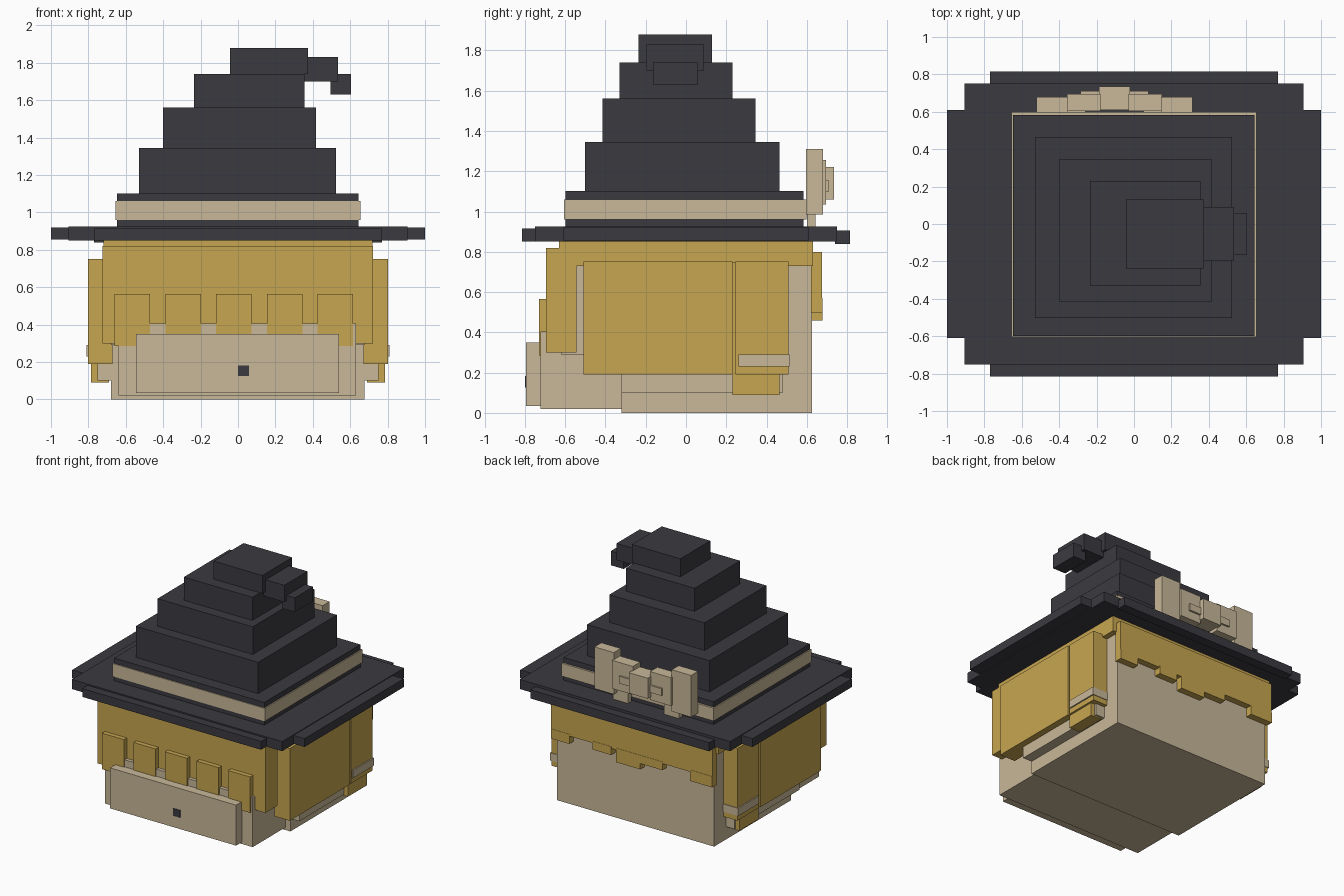
import bpy, bmesh


def material(name, rgb):
    m = bpy.data.materials.new(name)
    m.diffuse_color = (*rgb, 1.0)
    return m


DARK = material("charcoal", (0.044, 0.042, 0.051))
GOLD = material("golden_hair", (0.575, 0.382, 0.082))
BEIGE = material("beige", (0.580, 0.479, 0.318))


def box(name, mat, x, y, z):
    """Axis-aligned block from (min, max) ranges."""
    bm = bmesh.new()
    bmesh.ops.create_cube(bm, size=1)
    for v in bm.verts:
        v.co = [r[0] if c < 0 else r[1] for c, r in zip(v.co, (x, y, z))]
    me = bpy.data.meshes.new(name)
    bm.to_mesh(me)
    bm.free()
    me.materials.append(mat)
    ob = bpy.data.objects.new(name, me)
    bpy.context.collection.objects.link(ob)
    return ob


def pair(name, mat, x, y, z, cx=0.0):
    """Block and its mirror image about x = cx."""
    box(name + "_right", mat, x, y, z)
    box(name + "_left", mat, (2 * cx - x[1], 2 * cx - x[0]), y, z)


# Head
box("head_lower", BEIGE, (-.68, .675), (-.32, .625), (0, .31))
box("head_upper", BEIGE, (-.68, .675), (-.62, .625), (.29, .735))
box("face", BEIGE, (-.64, .632), (-.722, -.30), (.02, .405))
box("muzzle", BEIGE, (-.545, .54), (-.795, -.715), (.035, .35))
box("nose", DARK, (0, .06), (-.80, -.79), (.125, .182))
pair("cheek", BEIGE, (.66, .752), (-.32, .48), (.10, .25))

# Hair cap and fringe
box("hair_cap", GOLD, (-.72, .72), (-.63, .63), (.73, .855))
box("hair_front", GOLD, (-.725, .722), (-.695, -.545), (.30, .82))
for i in range(5):
    x = -.66 + i * .2715
    box(f"fringe_lock_{i + 1}", GOLD, (x, x + .19), (-.73, -.69), (.285, .565))

# Side hair with tied strands
pair("side_hair", GOLD, (.67, .803), (-.51, .232), (.19, .752))
pair("side_strand", GOLD, (.67, .80), (.245, .51), (.19, .752))
pair("strand_join", GOLD, (.67, .79), (.22, .26), (.19, .75))
pair("strand_tie", BEIGE, (.665, .81), (.26, .515), (.23, .29))
pair("strand_tip", GOLD, (.69, .785), (.23, .465), (.09, .20))

# Back hair with an uneven lower edge
box("back_hair", GOLD, (-.70, .69), (.62, .675), (.555, .80))
locks = [(.53, .69, .495), (.17, .33, .505), (-.08, .13, .46),
         (-.27, -.08, .505), (-.70, -.51, .485)]
for i, (a, b, z) in enumerate(locks):
    box(f"back_lock_{i + 1}", GOLD, (a, b), (.62, .677), (z, .57))

# Hat brim
box("brim", DARK, (-.905, .905), (-.75, .75), (.85, .925))
pair("brim_side", DARK, (.89, 1.0), (-.61, .61), (.855, .92))
box("brim_front", DARK, (-.77, .77), (-.815, -.74), (.85, .915))
box("brim_back", DARK, (-.77, .77), (.74, .815), (.838, .905))

# Stepped crown and bent tip
tiers = [((-.647, .645), (-.598, .583), (.90, 1.102)),
         ((-.528, .525), (-.502, .465), (1.10, 1.345)),
         ((-.402, .418), (-.415, .345), (1.345, 1.56)),
         ((-.235, .355), (-.33, .23), (1.56, 1.74)),
         ((-.043, .375), (-.237, .13), (1.74, 1.88))]
for i, t in enumerate(tiers):
    box(f"crown_tier_{i + 1}", DARK, *t)
box("tip_upper", DARK, (.35, .535), (-.195, .09), (1.70, 1.83))
box("tip_end", DARK, (.495, .605), (-.165, .06), (1.63, 1.74))
box("hat_band", BEIGE, (-.656, .654), (-.605, .598), (.96, 1.06))

# Bow at the back, mirrored about its own centre
C = -.104
pair("bow_loop_outer", BEIGE, (.145, .312), (.595, .68), (.985, 1.31), C)
pair("bow_loop_inner", BEIGE, (-.03, .15), (.605, .696), (1.035, 1.255), C)
pair("bow_crease", BEIGE, (-.03, .078), (.68, .71), (1.10, 1.155), C)
pair("bow_tail", BEIGE, (.05, .18), (.60, .642), (.922, 1.05), C)
box("bow_knot", BEIGE, (-.186, -.022), (.61, .735), (1.06, 1.22))
